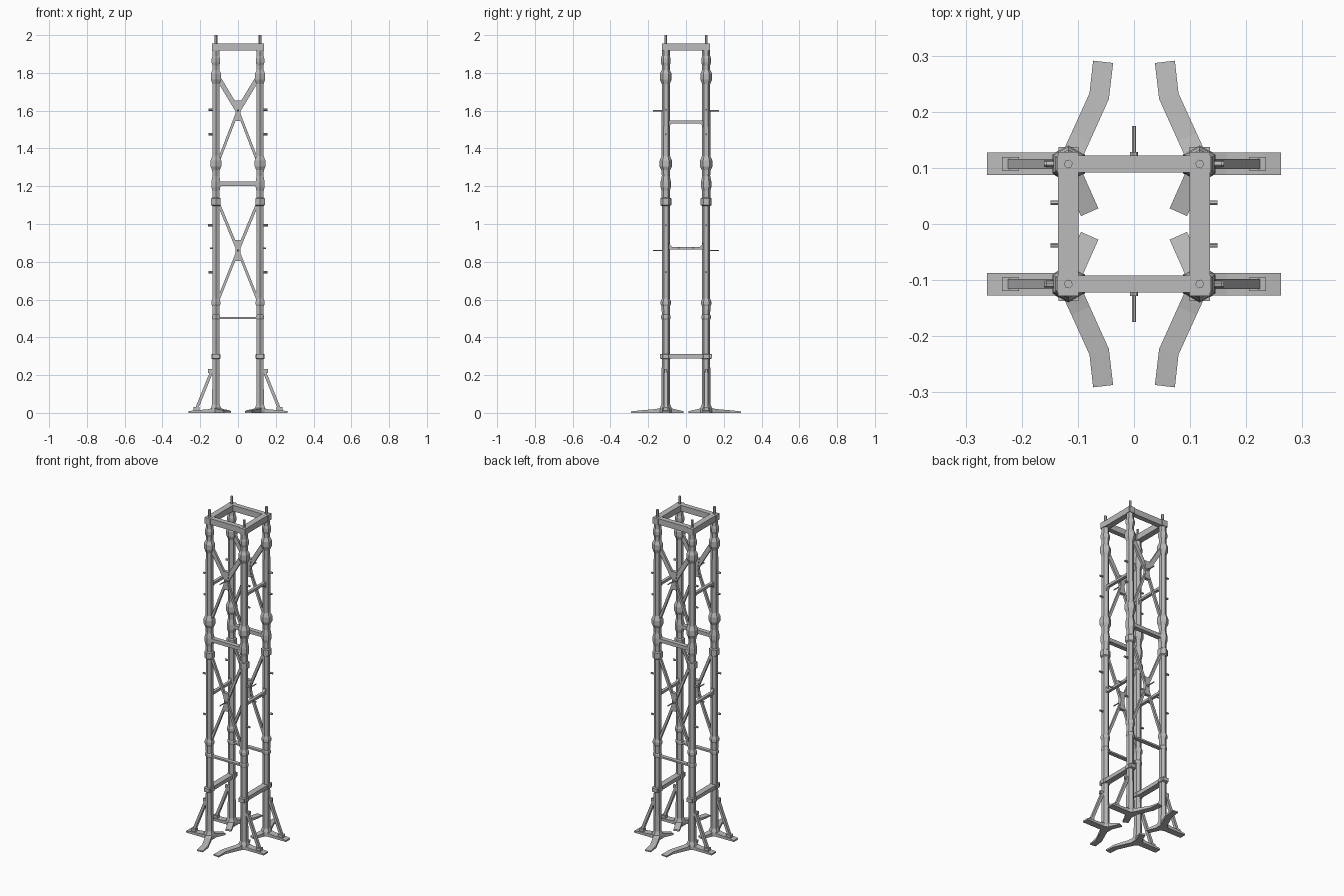
import bpy, bmesh, math
from mathutils import Vector

if "Cube" in bpy.data.objects:
    bpy.data.objects.remove(bpy.data.objects["Cube"], do_unlink=True)

steel = bpy.data.materials.new("steel_grey")
steel.use_nodes = True
GREY = (0.5, 0.5, 0.5, 1)
steel.diffuse_color = GREY
steel.node_tree.nodes["Principled BSDF"].inputs["Base Color"].default_value = GREY

LX, LY = 0.117, 0.107   # leg centre
UP = Vector((0, 0, 1))


def finish(name, bm, mirror=(True, True)):
    bmesh.ops.recalc_face_normals(bm, faces=bm.faces)
    me = bpy.data.meshes.new(name)
    bm.to_mesh(me)
    bm.free()
    me.materials.append(steel)
    ob = bpy.data.objects.new(name, me)
    bpy.context.collection.objects.link(ob)
    if any(mirror):
        mod = ob.modifiers.new("mirror", "MIRROR")
        mod.use_axis = (mirror[0], mirror[1], False)
        mod.use_mirror_merge = False
    return ob


def loft(bm, rings):
    """Skin a list of point rings and cap both ends."""
    rows = [[bm.verts.new(p) for p in r] for r in rings]
    n = len(rows[0])
    for a, b in zip(rows, rows[1:]):
        for i in range(n):
            j = (i + 1) % n
            bm.faces.new((a[i], a[j], b[j], b[i]))
    bm.faces.new(rows[0][::-1])
    bm.faces.new(rows[-1])


def beam(bm, a, b, width, depth, depth_axis=(0, 1, 0), end_width=None):
    """Rectangular bar from a to b, depth measured along depth_axis."""
    a, b, d = Vector(a), Vector(b), Vector(depth_axis)
    side = (b - a).cross(d).normalized()
    rings = []
    for p, w in ((a, width), (b, end_width or width)):
        s, t = side * w / 2, d * depth / 2
        rings.append([p + s + t, p - s + t, p - s - t, p + s - t])
    loft(bm, rings)


def rod(bm, a, b, r, sides=6):
    a, b = Vector(a), Vector(b)
    axis = (b - a).normalized()
    u = axis.orthogonal().normalized()
    v = axis.cross(u)
    angles = [math.tau * i / sides for i in range(sides)]
    loft(bm, [[p + r * (u * math.cos(t) + v * math.sin(t)) for t in angles] for p in (a, b)])


# Hexagonal legs with their collars, turned from (height, radius) pairs
profile = [(0.0, .034), (.018, .034), (.045, .023), (.285, .021),
           (.287, .027), (.31, .027), (.312, .021),
           (.495, .021), (.5, .025), (.515, .025), (.52, .021),
           (.565, .022), (.575, .027), (.59, .027), (.605, .021),
           (1.095, .021), (1.1, .029), (1.135, .029), (1.14, .022),
           (1.175, .022), (1.195, .027), (1.225, .027), (1.255, .021),
           (1.285, .023), (1.305, .033), (1.335, .033), (1.36, .022),
           (1.74, .021), (1.765, .031), (1.795, .031), (1.815, .021),
           (1.84, .021), (1.855, .026), (1.875, .026), (1.89, .021), (1.925, .021)]
bm = bmesh.new()
loft(bm, [[(LX + r * math.sin(math.tau * i / 6), LY + r * math.cos(math.tau * i / 6), z)
           for i in range(6)] for z, r in profile])
finish("legs", bm)

# Pins standing on the top corners
bm = bmesh.new()
rod(bm, (LX, LY, 1.94), (LX, LY, 2.0), .008)
finish("top_pins", bm)

# Square frame around the top
bm = bmesh.new()
beam(bm, (-.137, LY, 1.937), (.137, LY, 1.937), .036, .03)
finish("top_beams_front_back", bm, (False, True))
bm = bmesh.new()
beam(bm, (LX, -.128, 1.937), (LX, .128, 1.937), .037, .037, (1, 0, 0))
finish("top_beams_sides", bm, (True, False))

# Three-toed feet: one outward toe, one bent toe, one short inner toe
bm = bmesh.new()


def toe(points, width, heights):
    pts = [Vector((x, y, 0)) for x, y in points]
    rings = []
    for i, (p, h) in enumerate(zip(pts, heights)):
        run = (pts[min(i + 1, len(pts) - 1)] - pts[max(i - 1, 0)]).normalized()
        s = run.cross(UP) * width / 2
        rings.append([p + s, p - s, p - s + UP * h, p + s + UP * h])
    loft(bm, rings)


toe([(LX, LY), (.165, LY), (.23, LY), (.262, LY)], .04, [.03, .018, .014, .009])
toe([(LX, LY), (.095, .155), (.062, .228), (.055, .289)], .036, [.03, .02, .014, .008])
toe([(LX, LY), (.1, .068), (.079, .021)], .034, [.03, .02, .009])
finish("feet", bm)

# Raking struts with a tab at each end
bm = bmesh.new()
beam(bm, (.138, LY, .222), (.222, LY, .015), .016, .018)
beam(bm, (.125, LY, .222), (.158, LY, .222), .02, .012)
beam(bm, (.205, LY, .02), (.235, LY, .02), .02, .024)
finish("foot_struts", bm)

# Crossed braces with a centre plate on the front and back
for name, top, mid, low, wide in (("upper", 1.785, 1.6, 1.31, .026),
                                  ("lower", 1.13, .86, .58, .015)):
    bm = bmesh.new()
    for s in (-1, 1):
        beam(bm, (s * .112, LY, top), (0, LY, mid), wide, .014)
        beam(bm, (0, LY, mid), (s * .112, LY, low), .014, .014)
    outline = [(-.02, .055), (.02, .055), (.012, 0), (.02, -.055), (-.02, -.055), (-.012, 0)]
    loft(bm, [[(x, LY + d, mid + z) for x, z in outline] for d in (-.01, .01)])
    finish(name + "_cross_braces", bm, (False, True))

    # Pin through the centre plate
    bm = bmesh.new()
    rod(bm, (0, LY, mid), (0, .175, mid), .0035)
    rod(bm, (0, LY, mid), (0, .128, mid), .007)
    finish(name + "_centre_pins", bm, (False, True))

# Level bars on the front and back
bm = bmesh.new()
beam(bm, (-LX, LY, 1.213), (LX, LY, 1.213), .022, .028)
beam(bm, (-LX, LY, .502), (LX, LY, .502), .01, .024)
finish("front_back_bars", bm, (False, True))

# Level bars on the sides, with corner gussets where they meet the legs
bm = bmesh.new()
for z, s in ((1.54, -1), (.872, 1)):
    beam(bm, (LX, -LY, z), (LX, LY, z), .015, .018, (1, 0, 0))
    for e in (-1, 1):
        corner = [(.09, 0), (.068, 0), (.076, s * .009), (.084, s * .017), (.09, s * .03)]
        loft(bm, [[(x, e * y, z + h) for y, h in corner] for x in (LX - .008, LX + .008)])
beam(bm, (LX, -.137, .299), (LX, .137, .299), .023, .036, (1, 0, 0))
finish("side_bars", bm, (True, False))

# Small pegs on the outer sides
bm = bmesh.new()
for z, reach in ((1.605, .157), (1.475, .155), (.993, .16), (.745, .157)):
    rod(bm, (LX, LY, z), (reach, LY, z), .006)
rod(bm, (LX, .038, .872), (.149, .038, .872), .004)
finish("side_pegs", bm)
